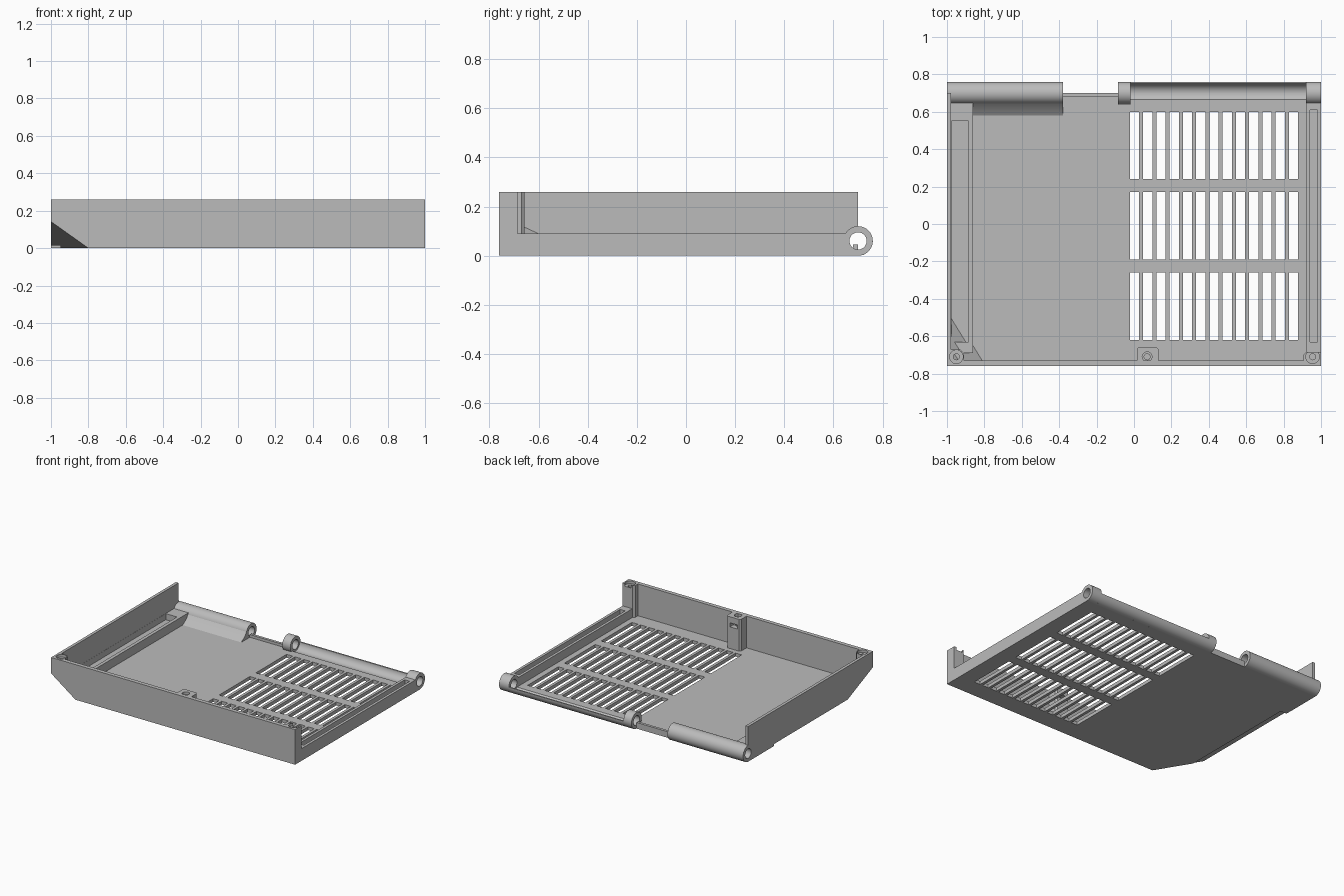
import bpy, bmesh, math
from mathutils import Vector

cube = bpy.data.objects.get("Cube")
if cube:
    bpy.data.objects.remove(cube, do_unlink=True)

grey = bpy.data.materials.new("plain grey")
grey.use_nodes = True
COLOUR = (0.5, 0.5, 0.5, 1)
grey.diffuse_color = COLOUR
grey.node_tree.nodes["Principled BSDF"].inputs["Base Color"].default_value = COLOUR

HINGE_Y, HINGE_Z, HINGE_R = 0.70, 0.06, 0.06
TOP, FLOOR, RAIL = 0.26, 0.025, 0.09


def finish(name, bm):
    bmesh.ops.recalc_face_normals(bm, faces=bm.faces)
    mesh = bpy.data.meshes.new(name)
    bm.to_mesh(mesh)
    bm.free()
    mesh.materials.append(grey)
    ob = bpy.data.objects.new(name, mesh)
    bpy.context.collection.objects.link(ob)
    return ob


def boxes(name, *spans):
    """Boxes given as (x0, x1, y0, y1, z0, z1), in one object."""
    bm = bmesh.new()
    for x0, x1, y0, y1, z0, z1 in spans:
        verts = bmesh.ops.create_cube(bm, size=1)["verts"]
        for v in verts:
            v.co = ((x0 + x1) / 2 + v.co.x * (x1 - x0),
                    (y0 + y1) / 2 + v.co.y * (y1 - y0),
                    (z0 + z1) / 2 + v.co.z * (z1 - z0))
    return finish(name, bm)


def prism(name, points, a, b, axis):
    """Extrude a yz profile along x, or an xy profile along z."""
    bm = bmesh.new()
    place = (lambda p, t: (t, *p)) if axis == "x" else (lambda p, t: (*p, t))
    face = bm.faces.new([bm.verts.new(place(p, a)) for p in points])
    ext = bmesh.ops.extrude_face_region(bm, geom=[face])["geom"]
    shift = Vector(place((0, 0), b - a))
    bmesh.ops.translate(bm, vec=shift, verts=[g for g in ext if isinstance(g, bmesh.types.BMVert)])
    return finish(name, bm)


def arc(cy, cz, r, start, end, n):
    angles = [math.radians(start + (end - start) * i / n) for i in range(n + 1)]
    return [(cy + r * math.cos(t), cz + r * math.sin(t)) for t in angles]


def rod(name, cy, cz, r, a, b, axis="x", n=48):
    return prism(name, arc(cy, cz, r, 0, 360, n)[:-1], a, b, axis)


def corner(name, dx, dy, dz, out=0.0):
    """Tetrahedron at the front corner of the tall side."""
    o = Vector((-1, -0.76, 0))
    k = 1 + out * (1 / dx + 1 / dy + 1 / dz)
    o -= Vector((out, out, out))
    bm = bmesh.new()
    pts = [o, o + Vector((dx * k, 0, 0)), o + Vector((0, dy * k, 0)), o + Vector((0, 0, dz * k))]
    bmesh.ops.convex_hull(bm, input=[bm.verts.new(p) for p in pts])
    return finish(name, bm)


def cut(target, *cutters):
    for c in cutters:
        mod = target.modifiers.new("cut", "BOOLEAN")
        mod.object, mod.operation, mod.solver = c, "DIFFERENCE", "EXACT"
        bpy.context.view_layer.objects.active = target
        bpy.ops.object.modifier_apply(modifier=mod.name)


# Floor panel with three rows of vent slots
floor = boxes("floor_panel", (-1, 1, -0.76, HINGE_Y, 0, FLOOR))
slots = boxes("slot_cutter", *[
    (x, x + 0.05, y, y + 0.36, -0.1, 0.1)
    for x in [-0.022 + 0.0708 * i for i in range(13)]
    for y in (-0.62, -0.19, 0.24)])
trough_cutter = rod("trough_cutter", HINGE_Y, HINGE_Z, 0.05, -0.02, 0.92)
cut(floor, slots, trough_cutter)

# Walls
front_wall = boxes("front_wall", (-1, 1, -0.76, -0.73, 0, TOP))
tall_wall = boxes("tall_side_wall", (-1, -0.978, -0.76, HINGE_Y, 0, TOP))

# Grooved rails along both sides
low_rail = boxes("low_side_rail", (0.92, 1, -0.74, 0.68, 0, RAIL))
tall_rail = boxes("tall_side_rail", (-0.99, -0.86, -0.69, 0.67, 0, RAIL))
grooves = boxes("groove_cutter", (0.94, 0.98, -0.63, 0.61, 0.045, 0.2),
                (-0.977, -0.885, -0.63, 0.55, 0.045, 0.2))
cut(low_rail, grooves)
cut(tall_rail, grooves)

# Screw posts in the front corners and the middle
posts = [
    (prism("low_side_post", [(1, -0.76), (1, -0.685), (0.92, -0.685), (0.905, -0.70),
                             (0.905, -0.76)], 0, TOP, "z"), 0.955, 0.036),
    (prism("tall_side_post", [(-1, -0.76), (-0.91, -0.76), (-0.91, -0.69), (-0.93, -0.67),
                              (-1, -0.67)], 0, TOP, "z"), -0.95, 0.036),
    (prism("middle_post", [(0.015, -0.74), (0.13, -0.74), (0.13, -0.67), (0.12, -0.658),
                           (0.025, -0.658), (0.015, -0.67)], 0, TOP, "z"), 0.07, 0.026),
]
helpers = [slots, trough_cutter, grooves]
for post, x, r in posts:
    sink = rod("sink_cutter", x, -0.71, r, TOP - 0.02, 0.4, "z", 32)
    bore = rod("bore_cutter", x, -0.71, 0.016, 0.12, 0.4, "z", 24)
    cut(post, sink, bore)
    helpers += [sink, bore]
    if r > 0.03:
        cut(front_wall, sink)
        cut(tall_wall, sink)
nut = boxes("nut_cutter", (0.04, 0.10, -0.70, -0.6, 0.185, 0.215))
cut(posts[2][0], nut)

# Hinge barrels, bored for a pin
bore = rod("pin_cutter", HINGE_Y, HINGE_Z, 0.035, -2, 2)
for name, a, b in (("long_barrel", -1, -0.38), ("inner_knuckle", -0.085, -0.02),
                   ("outer_knuckle", 0.92, 1)):
    barrel = rod(name, HINGE_Y, HINGE_Z, HINGE_R, a, b)
    cut(barrel, bore)
cut(low_rail, bore)
cut(tall_rail, bore)
cut(tall_wall, bore)

# Open trough between the knuckles
prism("hinge_trough", arc(HINGE_Y, HINGE_Z, HINGE_R, -105, 0, 24)
      + arc(HINGE_Y, HINGE_Z, 0.05, 0, -105, 24), -0.02, 0.92, "x")

# Ramp up to the long barrel, and the lip in the gap
ramp = prism("barrel_ramp", [(0.58, 0.01), (0.58, FLOOR), (0.62, 0.05), (0.66, 0.10),
                             (0.69, 0.10), (0.69, 0.01)], -0.99, -0.38, "x")
cut(ramp, bore)
boxes("gap_lip", (-0.38, -0.085, 0.68, HINGE_Y, 0, 0.045))

# Sloped front corner, with an inner fill so the shell stays closed
fill = corner("corner_fill", 0.24, 0.39, 0.18)
bevel = corner("corner_cutter", 0.20, 0.33, 0.142, 0.02)
recess = boxes("recess_cutter", (-1.1, -0.95, -0.9, 0.40, -0.1, 0.015))
for part in (floor, front_wall, tall_wall, tall_rail, posts[1][0], fill):
    cut(part, bevel, recess)

for h in helpers + [nut, bore, bevel, recess]:
    bpy.data.objects.remove(h, do_unlink=True)

# Smooth the round parts, keep the edges sharp
bpy.ops.object.select_all(action="DESELECT")
for ob in bpy.context.collection.objects:
    if ob.type == "MESH":
        ob.select_set(True)
        bpy.context.view_layer.objects.active = ob
bpy.ops.object.shade_smooth_by_angle(angle=math.radians(30))
